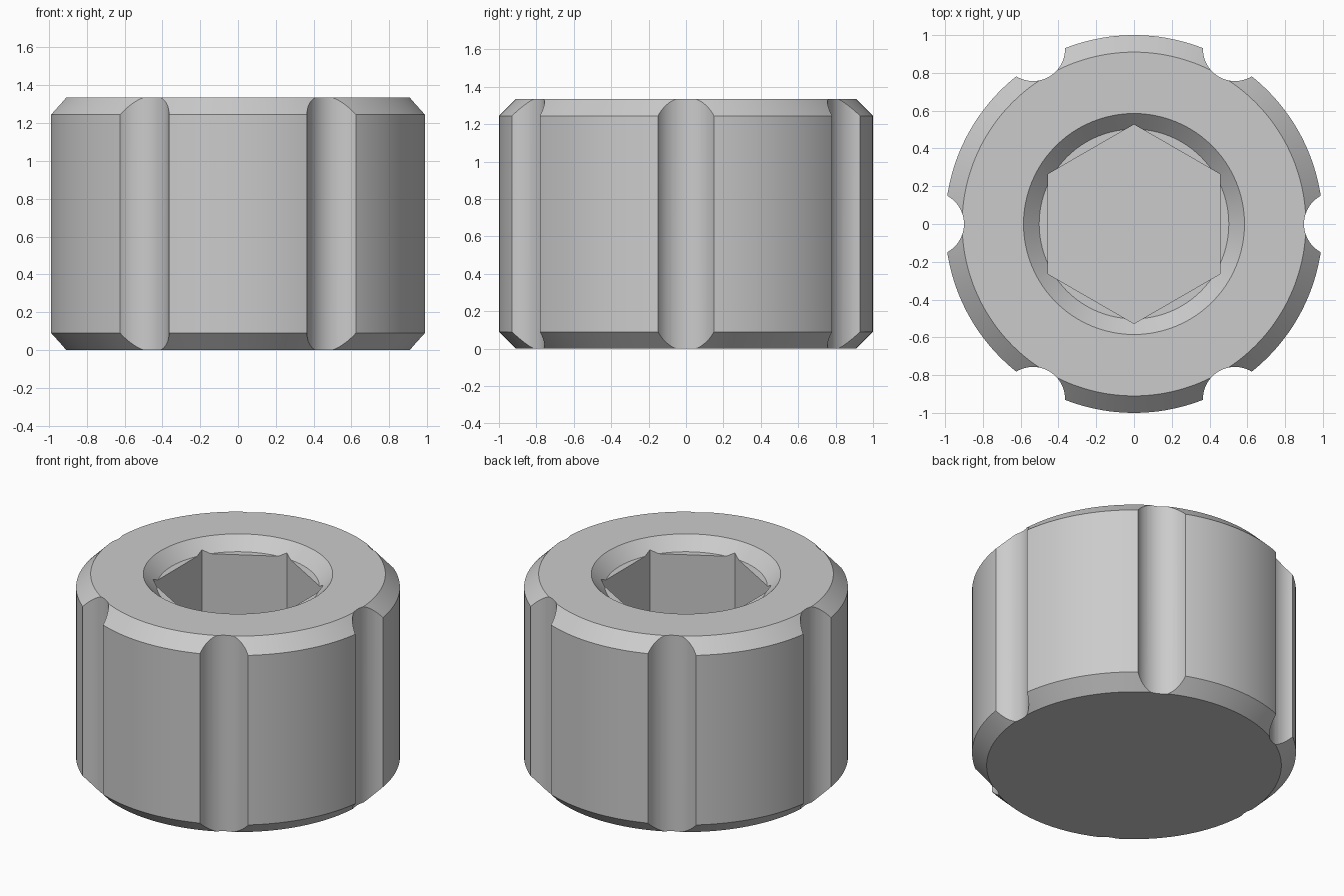
import bpy, bmesh, math

cube = bpy.data.objects.get("Cube")
if cube:
    bpy.data.objects.remove(cube, do_unlink=True)

HEIGHT, CHAMFER = 1.335, 0.09
GROOVE_RADIUS, GROOVE_CENTRE = 0.17, 1.07
HEX_RADIUS, SOCKET_DEPTH = 0.527, 0.75

grey = bpy.data.materials.new("plain_grey")
grey.use_nodes = True
colour = (0.6, 0.6, 0.6, 1)
grey.diffuse_color = colour
grey.node_tree.nodes["Principled BSDF"].inputs["Base Color"].default_value = colour


def turned(name, profile, sides, x=0, y=0, turn=0):
    """Solid of revolution from (radius, height) pairs, capped at both ends."""
    bm = bmesh.new()
    rings = []
    for r, z in profile:
        angles = [turn + 2 * math.pi * i / sides for i in range(sides)]
        rings.append([bm.verts.new((x + r * math.cos(a), y + r * math.sin(a), z)) for a in angles])
    for low, high in zip(rings, rings[1:]):
        for i in range(sides):
            j = (i + 1) % sides
            bm.faces.new((low[i], low[j], high[j], high[i]))
    bm.faces.new(rings[0][::-1])
    bm.faces.new(rings[-1])
    mesh = bpy.data.meshes.new(name)
    bm.to_mesh(mesh)
    bm.free()
    mesh.materials.append(grey)
    obj = bpy.data.objects.new(name, mesh)
    bpy.context.collection.objects.link(obj)
    return obj


# Chamfered round body
body = turned("knob_body", [(1 - CHAMFER, 0), (1, CHAMFER),
                            (1, HEIGHT - CHAMFER), (1 - CHAMFER, HEIGHT)], 144)

# Cutters: six finger grooves, hexagonal socket, countersunk mouth
cutters = []
for i in range(6):
    a = math.radians(60 * i)
    cutters.append(turned("groove_cutter", [(GROOVE_RADIUS, -0.2), (GROOVE_RADIUS, HEIGHT + 0.2)], 64,
                          GROOVE_CENTRE * math.cos(a), GROOVE_CENTRE * math.sin(a), a))
cutters.append(turned("socket_cutter", [(HEX_RADIUS, HEIGHT - SOCKET_DEPTH), (HEX_RADIUS, HEIGHT + 0.2)],
                      6, turn=math.pi / 2))
cutters.append(turned("mouth_cutter", [(0.502, HEIGHT - 0.083), (0.585, HEIGHT), (0.685, HEIGHT + 0.1)], 96))

for cutter in cutters:
    cut = body.modifiers.new(cutter.name, "BOOLEAN")
    cut.operation, cut.solver, cut.object = "DIFFERENCE", "EXACT", cutter

# Apply the cuts, then drop the cutters
bpy.context.view_layer.objects.active = body
body.select_set(True)
for name in [m.name for m in body.modifiers]:
    bpy.ops.object.modifier_apply(modifier=name)
for cutter in cutters:
    bpy.data.objects.remove(cutter, do_unlink=True)

# Smooth walls with crisp edges
bpy.ops.object.select_all(action="DESELECT")
body.select_set(True)
bpy.ops.object.shade_smooth_by_angle(angle=math.radians(25))
